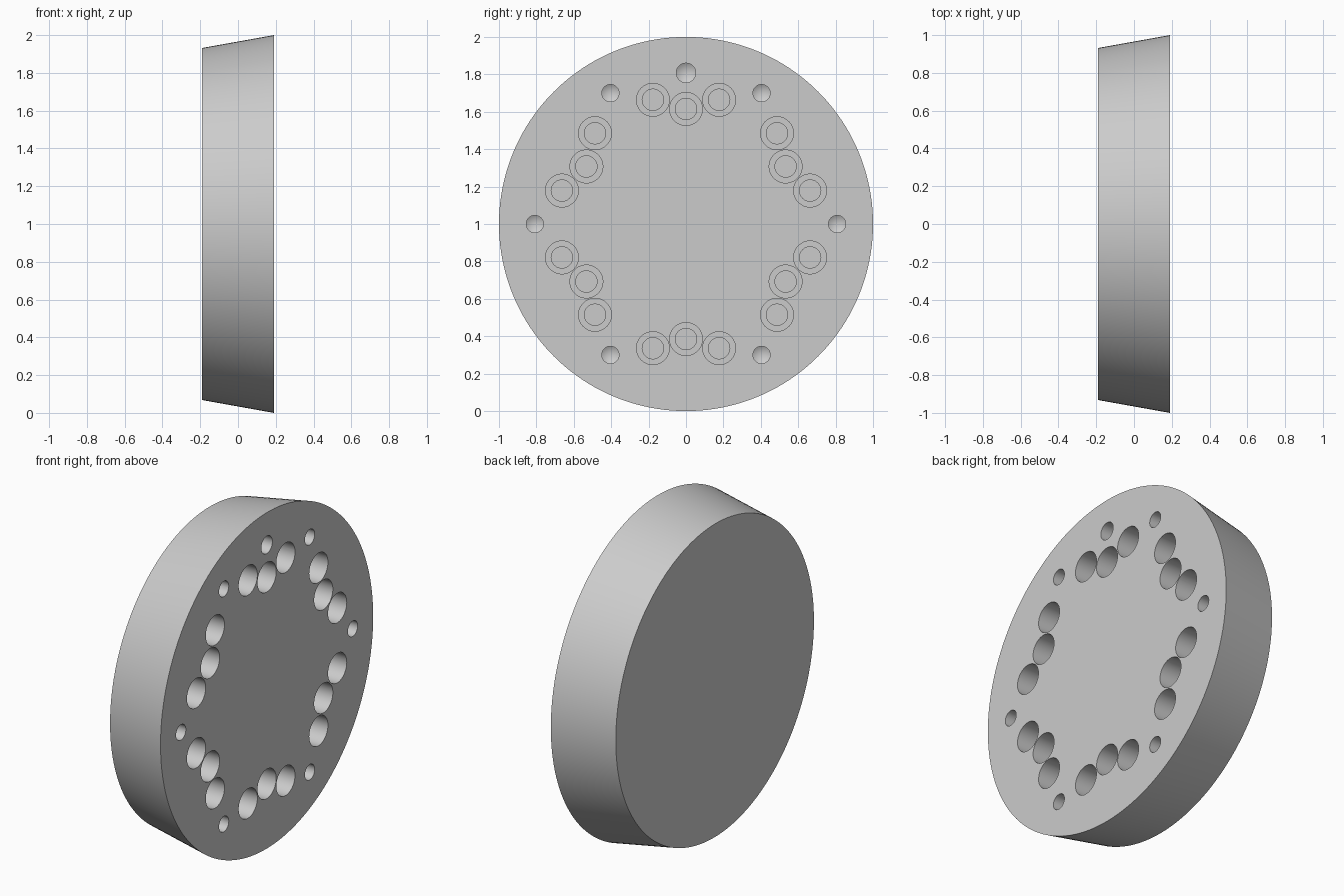
import bpy, bmesh
from math import cos, sin, pi, radians

cube = bpy.data.objects.get("Cube")
if cube:
    bpy.data.objects.remove(cube, do_unlink=True)

FACE_X = 0.19      # drilled face
CENTRE_Z = 1.0

grey = bpy.data.materials.new("plain grey")
grey.use_nodes = True
grey.diffuse_color = (0.6, 0.6, 0.6, 1)
grey.node_tree.nodes["Principled BSDF"].inputs["Base Color"].default_value = (0.6, 0.6, 0.6, 1)


def lathe(bm, profile, y, z, segments):
    """Closed solid turned about an x-parallel axis; profile is (x, radius) from -x to +x."""
    rings = []
    for x, r in profile:
        if r == 0:
            rings.append([bm.verts.new((x, y, z))] * segments)
        else:
            angles = [2 * pi * i / segments for i in range(segments)]
            rings.append([bm.verts.new((x, y + r * cos(a), z + r * sin(a))) for a in angles])
    for a, b in zip(rings, rings[1:]):
        for i in range(segments):
            j = (i + 1) % segments
            corners = dict.fromkeys((a[i], a[j], b[j], b[i]))
            bm.faces.new(list(corners))
    for ring in (rings[0], rings[-1]):
        if ring[0] is not ring[1]:
            bm.faces.new(ring)


def finish(name, bm):
    bmesh.ops.recalc_face_normals(bm, faces=bm.faces[:])
    mesh = bpy.data.meshes.new(name)
    bm.to_mesh(mesh)
    bm.free()
    mesh.materials.append(grey)
    obj = bpy.data.objects.new(name, mesh)
    bpy.context.collection.objects.link(obj)
    return obj


# Tapered disc
bm = bmesh.new()
lathe(bm, [(-FACE_X, 0.932), (FACE_X, 1.0)], 0, CENTRE_Z, 160)
disc = finish("tapered_disc", bm)

# Hole cutters: stepped bores in threes and pointed drill holes, six-fold
top = FACE_X + 0.05
bm = bmesh.new()


def stepped_bore(y, z):
    lathe(bm, [(FACE_X - 0.27, 0.057), (FACE_X - 0.2, 0.057),
               (FACE_X - 0.2, 0.088), (top, 0.088)], y, z, 48)


def drill_hole(y, z, r):
    lathe(bm, [(FACE_X - 0.2 - 0.6 * r, 0), (FACE_X - 0.2, r), (top, r)], y, z, 32)


for k in range(6):
    c, s = cos(radians(60 * k)), sin(radians(60 * k))
    for y, z in ((-0.177, 0.664), (0, 0.615), (0.177, 0.664)):
        stepped_bore(y * c - z * s, CENTRE_Z + y * s + z * c)
    drill_hole(0.808 * c, CENTRE_Z + 0.808 * s, 0.046)
drill_hole(0, CENTRE_Z + 0.808, 0.052)
cutter = finish("hole_cutter", bm)
cutter.hide_render = True

# Cut the holes and bake the result
cut = disc.modifiers.new("holes", "BOOLEAN")
cut.operation = "DIFFERENCE"
cut.solver = "EXACT"
cut.object = cutter
bpy.ops.object.select_all(action="DESELECT")
bpy.context.view_layer.objects.active = disc
disc.select_set(True)
bpy.ops.object.modifier_apply(modifier=cut.name)
bpy.data.objects.remove(cutter, do_unlink=True)
bpy.ops.object.shade_smooth_by_angle(angle=radians(25))
